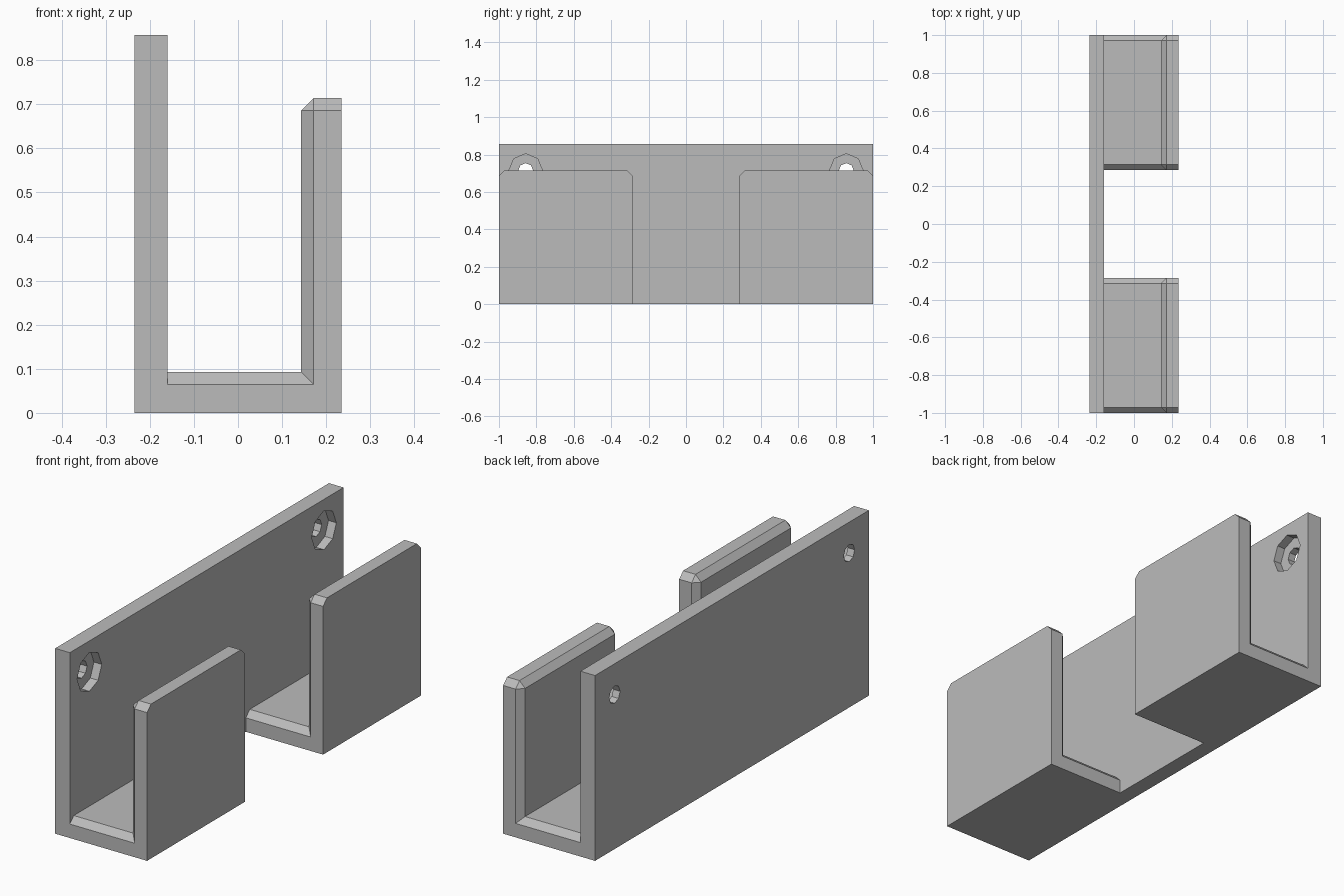
import bpy, bmesh, math

if "Cube" in bpy.data.objects:
    bpy.data.objects.remove(bpy.data.objects["Cube"])

X_BACK, X_PLATE, X_INNER, X_FRONT = -0.235, -0.16, 0.143, 0.235
PLATE_H, HOOK_H, FLOOR_H = 0.857, 0.714, 0.093
GAP, CHAMFER, HOLE_Y = 0.286, 0.0285, 0.857

grey = bpy.data.materials.new("plain grey")
grey.use_nodes = True
grey.diffuse_color = (0.5, 0.5, 0.5, 1)
grey.node_tree.nodes["Principled BSDF"].inputs["Base Color"].default_value = (0.5, 0.5, 0.5, 1)


def extrude_profile(name, profile, y0, y1, chamfer_rule=None):
    """Sweep an xz profile along y and chamfer the edges chosen by the rule."""
    bm = bmesh.new()
    face = bm.faces.new([bm.verts.new((x, y0, z)) for x, z in profile])
    swept = bmesh.ops.extrude_face_region(bm, geom=[face])["geom"]
    for v in swept:
        if isinstance(v, bmesh.types.BMVert):
            v.co.y = y1
    bmesh.ops.recalc_face_normals(bm, faces=bm.faces)
    if chamfer_rule:
        edges = [e for e in bm.edges if chamfer_rule(e)]
        bmesh.ops.bevel(bm, geom=edges, offset=CHAMFER, offset_type='OFFSET',
                        segments=1, affect='EDGES', clamp_overlap=False)
    mesh = bpy.data.meshes.new(name)
    bm.to_mesh(mesh)
    bm.free()
    obj = bpy.data.objects.new(name, mesh)
    bpy.context.collection.objects.link(obj)
    mesh.materials.append(grey)
    return obj


def cut_hole(target, y, radius, x0, x1):
    """Cut an eight-sided hole along x."""
    bpy.ops.mesh.primitive_cylinder_add(
        vertices=8, radius=radius, depth=x1 - x0,
        location=((x0 + x1) / 2, y, HOOK_H), rotation=(0, math.pi / 2, 0))
    cutter = bpy.context.object
    cutter.hide_render = True
    cutter.data.materials.append(grey)
    mod = target.modifiers.new("hole", 'BOOLEAN')
    mod.operation, mod.solver, mod.object = 'DIFFERENCE', 'EXACT', cutter
    bpy.context.view_layer.objects.active = target
    bpy.ops.object.modifier_apply(modifier=mod.name)
    bpy.data.objects.remove(cutter)


def hook_chamfers(edge):
    """Inner end edges, inner top edge and the top end corners."""
    a, b = (v.co for v in edge.verts)
    along_y = abs(a.y - b.y) > 0.01
    x, z = (a.x + b.x) / 2, (a.z + b.z) / 2
    inner_wall = abs(x - X_INNER) < 0.001 and z > FLOOR_H + 0.01
    floor_end = abs(z - FLOOR_H) < 0.001 and not along_y and x < X_INNER
    top_corner = abs(z - HOOK_H) < 0.001 and not along_y
    return inner_wall or floor_end or top_corner


# Back plate with stepped screw holes
plate = extrude_profile("back_plate", [(X_BACK, 0), (X_PLATE, 0),
                                       (X_PLATE, PLATE_H), (X_BACK, PLATE_H)], -1, 1)
for y in (-HOLE_Y, HOLE_Y):
    cut_hole(plate, y, 0.09, X_PLATE - 0.04, X_PLATE + 0.1)
    cut_hole(plate, y, 0.04, X_BACK - 0.1, X_PLATE + 0.1)

# Two hooks, each a floor and an upright front wall
hook_profile = [(X_PLATE, 0), (X_FRONT, 0), (X_FRONT, HOOK_H),
                (X_INNER, HOOK_H), (X_INNER, FLOOR_H), (X_PLATE, FLOOR_H)]
for name, y0, y1 in (("right_hook", -1, -GAP), ("left_hook", GAP, 1)):
    extrude_profile(name, hook_profile, y0, y1, hook_chamfers)
